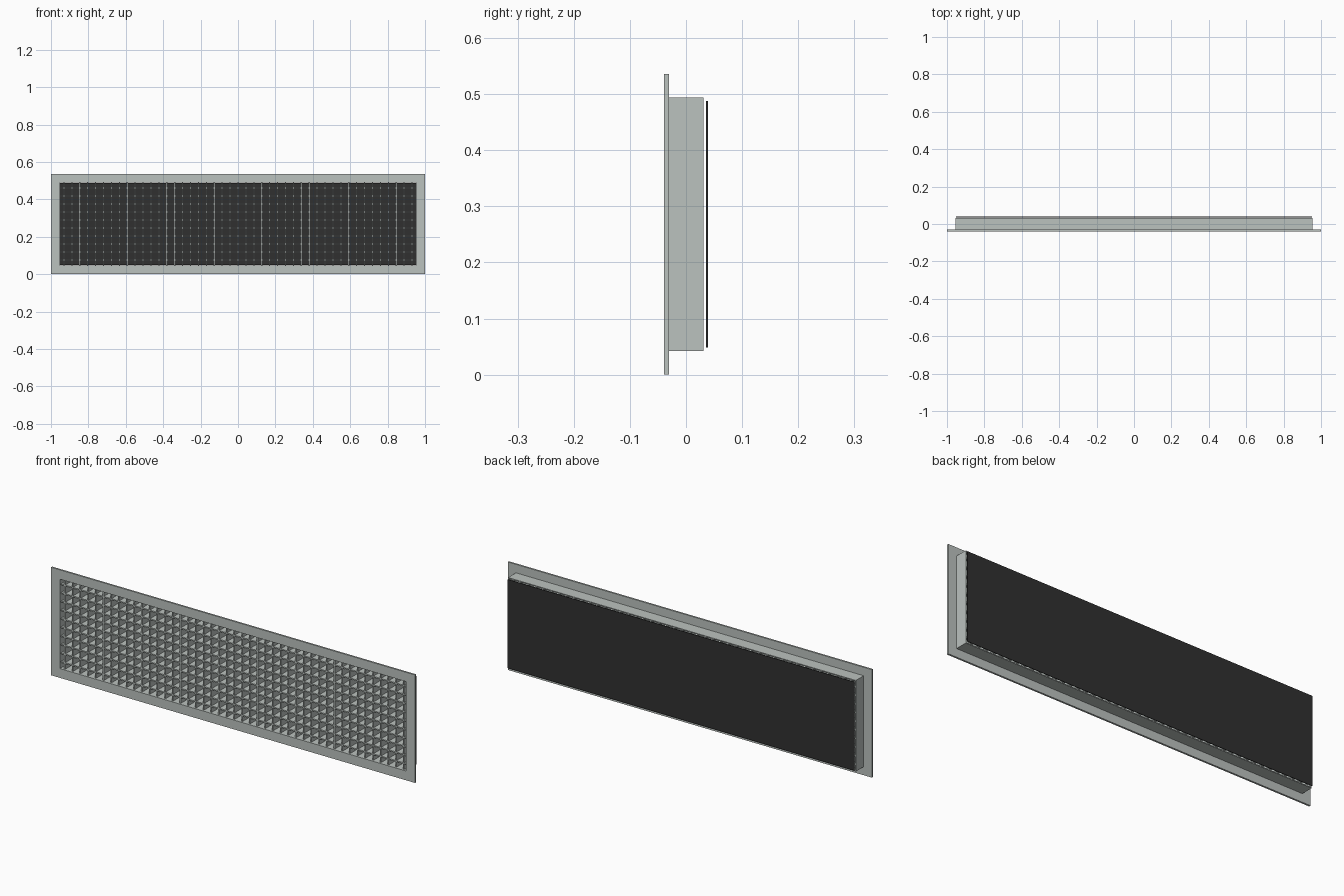
import bpy
import bmesh

cube = bpy.data.objects.get("Cube")
if cube:
    bpy.data.objects.remove(cube, do_unlink=True)


def make_material(name, color):
    mat = bpy.data.materials.new(name)
    mat.use_nodes = True
    mat.diffuse_color = color
    bsdf = next(n for n in mat.node_tree.nodes if n.type == 'BSDF_PRINCIPLED')
    bsdf.inputs["Base Color"].default_value = color
    return mat


metal = make_material("light grey metal", (0.50, 0.54, 0.52, 1))
black = make_material("matte black", (0.03, 0.03, 0.03, 1))

MID_Z = 0.268


def finish(name, bm, mat):
    bmesh.ops.recalc_face_normals(bm, faces=bm.faces)
    mesh = bpy.data.meshes.new(name)
    bm.to_mesh(mesh)
    bm.free()
    mesh.materials.append(mat)
    obj = bpy.data.objects.new(name, mesh)
    bpy.context.collection.objects.link(obj)
    return obj


def add_box(bm, center, size):
    verts = bmesh.ops.create_cube(bm, size=1)["verts"]
    bmesh.ops.scale(bm, vec=size, verts=verts)
    bmesh.ops.translate(bm, vec=center, verts=verts)


def ring(name, outer, inner, front, back, mat):
    """Rectangular frame given by half sizes (x, z) and its depth range."""
    bm = bmesh.new()
    corners = [(-1, -1), (1, -1), (1, 1), (-1, 1)]
    loops = [[bm.verts.new((sx * half[0], y, MID_Z + sz * half[1]))
              for sx, sz in corners]
             for half, y in ((outer, front), (outer, back),
                             (inner, back), (inner, front))]
    for a, b in zip(loops, loops[1:] + loops[:1]):
        for i in range(4):
            j = (i + 1) % 4
            bm.faces.new((a[i], a[j], b[j], b[i]))
    return finish(name, bm, mat)


# Front flange and the thin collar behind it
ring("front_flange", (1.0, MID_Z), (0.951, 0.222), -0.039, -0.030, metal)
ring("rear_collar", (0.955, 0.226), (0.951, 0.222), -0.030, 0.031, metal)

# Egg-crate core: crossing vertical and horizontal blades
PITCH_X, PITCH_Z, BLADE, DEPTH = 0.0423, 0.0428, 0.006, 0.06

bm = bmesh.new()
for i in range(45):
    add_box(bm, ((i - 22) * PITCH_X, 0, MID_Z), (BLADE, DEPTH, 0.444))
finish("vertical_blades", bm, metal)

bm = bmesh.new()
for i in range(10):
    add_box(bm, (0, 0, MID_Z + (i - 4.5) * PITCH_Z), (1.902, DEPTH, BLADE))
finish("horizontal_blades", bm, metal)

# Dark panel floating just behind the collar
bm = bmesh.new()
add_box(bm, (0, 0.0375, MID_Z), (1.904, 0.003, 0.44))
finish("back_panel", bm, black)
